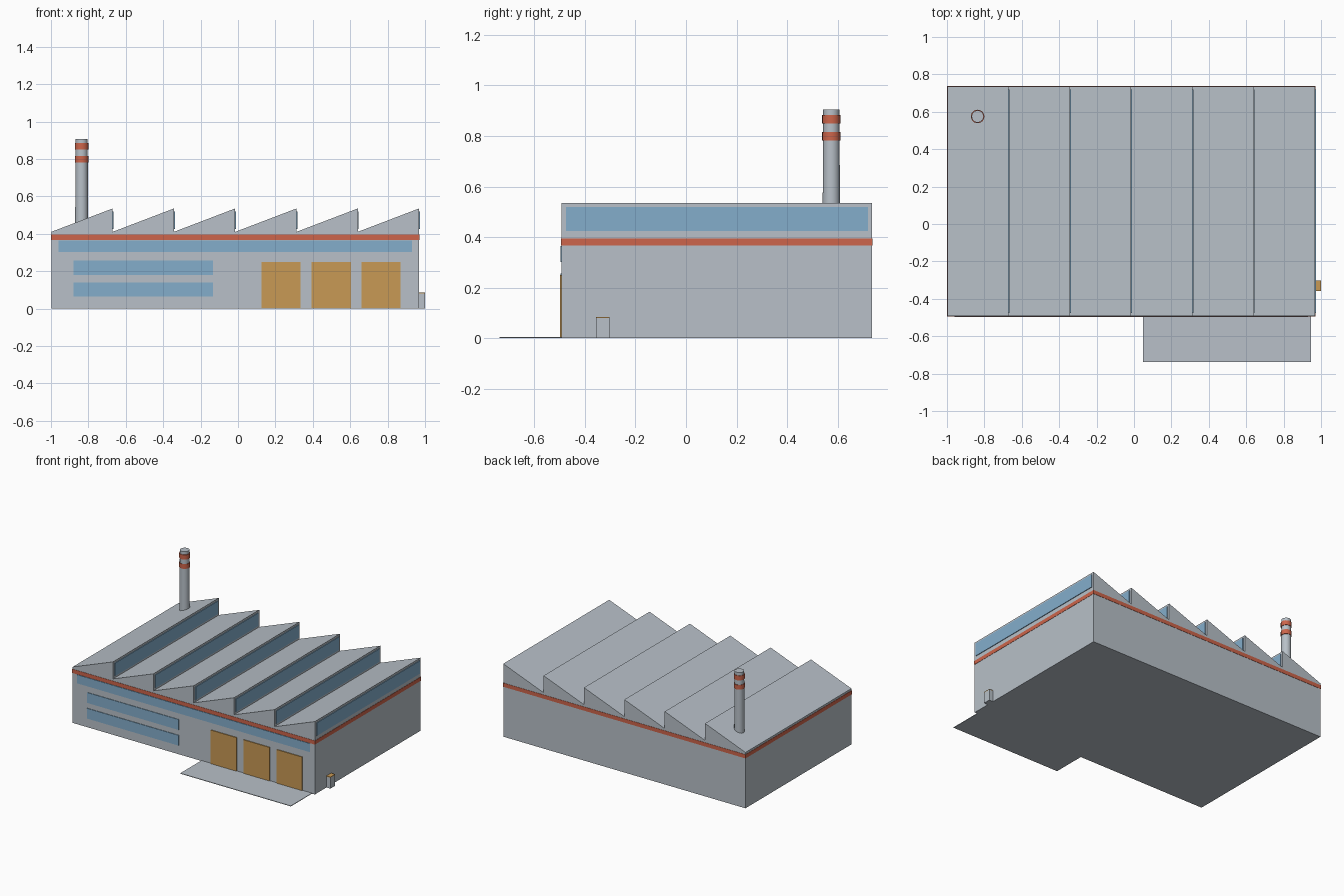
import bpy, bmesh, math

cube = bpy.data.objects.get("Cube")
if cube:
    bpy.data.objects.remove(cube, do_unlink=True)


def material(name, rgb):
    m = bpy.data.materials.new(name)
    m.use_nodes = True
    m.diffuse_color = (*rgb, 1)
    m.node_tree.nodes["Principled BSDF"].inputs["Base Color"].default_value = (*rgb, 1)
    return m


GREY = material("pale grey", (0.48, 0.53, 0.58))
BLUE = material("window blue", (0.23, 0.42, 0.60))
OCHRE = material("door ochre", (0.58, 0.32, 0.09))
RED = material("brick red", (0.61, 0.13, 0.07))


def finish(name, bm, mat):
    bmesh.ops.recalc_face_normals(bm, faces=bm.faces)
    mesh = bpy.data.meshes.new(name)
    bm.to_mesh(mesh)
    bm.free()
    mesh.materials.append(mat)
    ob = bpy.data.objects.new(name, mesh)
    bpy.context.collection.objects.link(ob)
    return ob


def box(name, x, y, z, mat):
    """Box from (min, max) pairs on each axis."""
    bm = bmesh.new()
    bmesh.ops.create_cube(bm, size=1)
    for v in bm.verts:
        for i, (lo, hi) in enumerate((x, y, z)):
            v.co[i] = lo if v.co[i] < 0 else hi
    return finish(name, bm, mat)


def tube(name, x, y, z0, z1, r0, r1, mat):
    bm = bmesh.new()
    bmesh.ops.create_cone(bm, cap_ends=True, segments=24, radius1=r0, radius2=r1, depth=z1 - z0)
    bmesh.ops.translate(bm, verts=bm.verts, vec=(x, y, (z0 + z1) / 2))
    ob = finish(name, bm, mat)
    ob.data.shade_smooth()
    ob.data.set_sharp_from_angle(angle=math.radians(40))
    return ob


# Hall: saw-tooth profile extruded from front to back
LEFT, RIGHT, FRONT, BACK = -0.998, 0.968, -0.492, 0.736
EAVE, RIDGE, TEETH = 0.41, 0.535, 6
pitch = (RIGHT - LEFT) / TEETH
profile = [(RIGHT, 0), (LEFT, 0)]
for i in range(TEETH):
    profile += [(LEFT + i * pitch, EAVE), (LEFT + (i + 1) * pitch, RIDGE)]
bm = bmesh.new()
face = bm.faces.new([bm.verts.new((x, FRONT, z)) for x, z in profile])
ext = bmesh.ops.extrude_face_region(bm, geom=[face])
bmesh.ops.translate(bm, vec=(0, BACK - FRONT, 0),
                    verts=[g for g in ext["geom"] if isinstance(g, bmesh.types.BMVert)])
finish("hall", bm, GREY)

# Roof lights on the upright side of each tooth
for i in range(TEETH):
    x = LEFT + (i + 1) * pitch
    box(f"roof_light_{i + 1}", (x - 0.002, x + 0.005), (-0.475, 0.72), (0.425, 0.52), BLUE)

# Painted band around the walls
box("wall_band", (LEFT - 0.002, RIGHT + 0.002), (FRONT - 0.002, BACK + 0.002), (0.367, 0.395), RED)

# Front windows and loading doors
front = (FRONT - 0.004, FRONT + 0.002)
box("clerestory_window", (-0.96, 0.93), front, (0.302, 0.365), BLUE)
box("upper_window", (-0.88, -0.135), front, (0.18, 0.256), BLUE)
box("lower_window", (-0.88, -0.135), front, (0.065, 0.14), BLUE)
for i, x in enumerate((0.125, 0.393, 0.66)):
    box(f"loading_door_{i + 1}", (x, x + 0.21), (FRONT - 0.006, FRONT + 0.002), (0.004, 0.25), OCHRE)

# Loading apron
box("apron", (0.048, 0.945), (-0.737, FRONT), (0, 0.004), GREY)

# Side cabinet with coloured lid
box("side_cabinet", (RIGHT, 1), (-0.357, -0.302), (0, 0.08), GREY)
box("cabinet_lid", (RIGHT, 1), (-0.357, -0.302), (0.08, 0.085), OCHRE)

# Chimney with two painted rings
CX, CY = -0.836, 0.575
tube("chimney", CX, CY, 0.40, 0.906, 0.035, 0.032, GREY)
for i, z in enumerate((0.782, 0.85)):
    tube(f"chimney_ring_{i + 1}", CX, CY, z, z + 0.034, 0.036, 0.036, RED)
